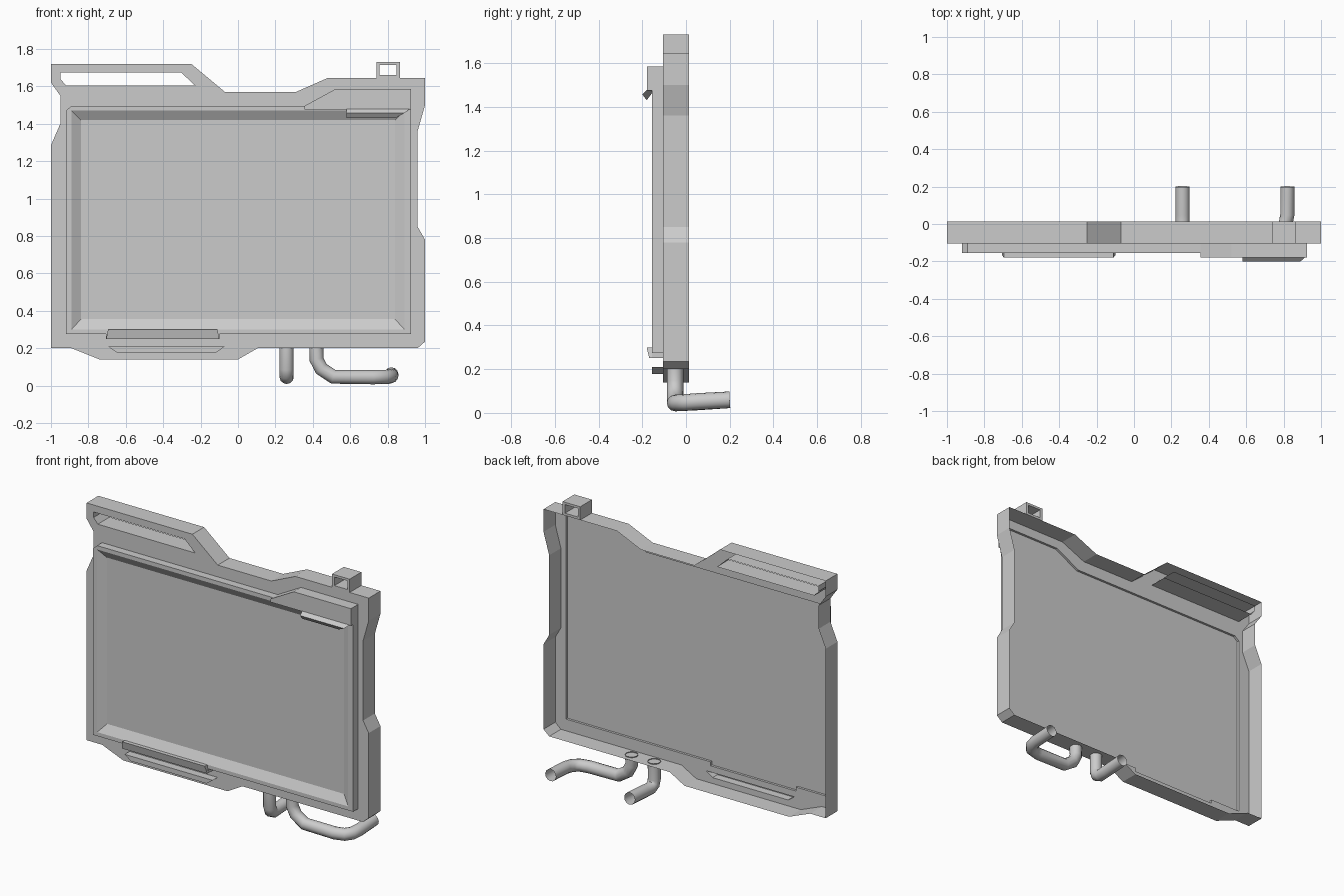
import bpy, bmesh
from mathutils import Vector

if "Cube" in bpy.data.objects:
    bpy.data.objects.remove(bpy.data.objects["Cube"])

FRONT, BACK = -0.105, 0.014      # frame depth
BEZEL, SCREEN, PANEL = -0.155, -0.125, -0.12


def finish(name, bm, recalc=True):
    bmesh.ops.remove_doubles(bm, verts=bm.verts, dist=1e-5)
    if recalc:
        bmesh.ops.recalc_face_normals(bm, faces=bm.faces)
    mesh = bpy.data.meshes.new(name)
    bm.to_mesh(mesh)
    bm.free()
    obj = bpy.data.objects.new(name, mesh)
    bpy.context.collection.objects.link(obj)
    return obj


def at(profile, y):
    """Place an (x, z) profile at depth y."""
    return [Vector((x, y, z)) for x, z in profile]


def rect(x0, z0, x1, z1):
    return [(x0, z0), (x1, z0), (x1, z1), (x0, z1)]


def loft(bm, a, b):
    """Band of quads between two closed loops."""
    va, vb = [bm.verts.new(p) for p in a], [bm.verts.new(p) for p in b]
    for i in range(len(a)):
        j = (i + 1) % len(a)
        bm.faces.new((va[i], va[j], vb[j], vb[i]))


def sheet(bm, loops, normal=(0, -1, 0)):
    """Flat face bounded by an outline and optional holes."""
    edges = []
    for loop in loops:
        vs = [bm.verts.new(p) for p in loop]
        edges += [bm.edges.new((vs[i], vs[(i + 1) % len(vs)])) for i in range(len(vs))]
    bmesh.ops.triangle_fill(bm, edges=edges, use_beauty=True, normal=normal)


def pocket(name, back, front):
    """Raised hollow detail, open at the rear."""
    bm = bmesh.new()
    loft(bm, back, front)
    sheet(bm, [front])
    return finish(name, bm)


outline = [(-1, 1.72), (-.25, 1.72), (-.07, 1.57), (.31, 1.57), (.48, 1.645), (1, 1.645),
           (1, 1.5), (.96, 1.36), (.96, .85), (1, .78), (1, .235), (.96, .2), (.105, .2),
           (0, .14), (-.74, .14), (-.89, .2), (-1, .2), (-1, 1.285), (-.95, 1.4),
           (-.95, 1.55), (-1, 1.62)]
grip_slot = [(-.95, 1.675), (-.305, 1.675), (-.23, 1.605), (-.92, 1.605), (-.95, 1.64)]
bezel = [(-.92, 1.47), (-.89, 1.495), (.355, 1.495), (.52, 1.585), (.925, 1.585),
         (.925, .275), (-.1, .275), (-.1, .25), (-.705, .25), (-.705, .275), (-.92, .275)]
low_slot = [(-.695, .21), (-.07, .21), (-.115, .178), (-.65, .178)]
opening = rect(-.89, .30, .89, 1.47)
display = rect(-.84, .355, .84, 1.42)

# Outer frame: front plate, rim walls and grip slot, open at the back
bm = bmesh.new()
sheet(bm, [at(p, FRONT) for p in (outline, grip_slot, bezel, low_slot)])
for p in (outline, grip_slot):
    loft(bm, at(p, FRONT), at(p, BACK))
finish("frame", bm)

# Bezel: raised rim with sloped inner edge
bm = bmesh.new()
loft(bm, at(bezel, PANEL), at(bezel, BEZEL))
loft(bm, at(bezel, FRONT), at(bezel, PANEL))
sheet(bm, [at(bezel, BEZEL), at(opening, BEZEL)])
loft(bm, at(opening, BEZEL), at(display, SCREEN))
finish("bezel", bm)

# Screen and rear panel
bm = bmesh.new()
sheet(bm, [at(display, SCREEN)])
finish("screen", bm, False)
bm = bmesh.new()
sheet(bm, [at(bezel, PANEL)], (0, 1, 0))
for f in bm.faces:
    f.normal_update()
    if f.normal.y < 0:
        f.normal_flip()
finish("rear_panel", bm, False)

# Raised corner plate over the bezel
corner = [(.355, 1.495), (.52, 1.585), (.925, 1.585), (.925, 1.475), (.355, 1.475)]
pocket("corner_plate", at(corner, BEZEL), at(corner, -.178))

# Tilted lip under the corner plate
left = [(-.17, 1.485), (-.2, 1.457), (-.18, 1.43), (-.15, 1.47)]
right_x = [.925, .89, .84, .90]
bm = bmesh.new()
a = [Vector((.58, y, z)) for y, z in left]
b = [Vector((x, y, z)) for x, (y, z) in zip(right_x, left)]
loft(bm, a, b)
for loop in (a, b):
    bm.faces.new([bm.verts.new(p) for p in loop])
finish("corner_lip", bm)

# Ledges along the bottom edge
ledge = [(-.695, .3), (-.11, .3), (-.1, .25), (-.705, .25)]
front = [Vector((x, -.18 if z > .28 else -.168, z)) for x, z in ledge]
pocket("bezel_ledge", at(ledge, BEZEL), front)
pocket("lower_ledge", at(low_slot, FRONT), at(low_slot, -.155))

# Square loop on the top edge
outer, inner = rect(.74, 1.645, .865, 1.73), rect(.757, 1.66, .848, 1.715)
bm = bmesh.new()
for p in (outer, inner):
    loft(bm, at(p, FRONT), at(p, BACK))
for y in (FRONT, BACK):
    loft(bm, at(outer, y), at(inner, y))
finish("top_loop", bm)


# Bent pipes under the frame
def pipe(name, points):
    cu = bpy.data.curves.new(name, 'CURVE')
    cu.dimensions = '3D'
    cu.bevel_depth, cu.bevel_resolution = .038, 4
    sp = cu.splines.new('POLY')
    sp.points.add(len(points) - 1)
    for p, co in zip(sp.points, points):
        p.co = (*co, 1)
    obj = bpy.data.objects.new(name, cu)
    bpy.context.collection.objects.link(obj)
    bpy.ops.object.select_all(action='DESELECT')
    obj.select_set(True)
    bpy.context.view_layer.objects.active = obj
    bpy.ops.object.convert(target='MESH')
    bpy.ops.object.shade_smooth_by_angle(angle=1.0)


pipe("short_pipe", [(.26, -.05, .205), (.26, -.05, .09), (.26, -.04, .06),
                    (.26, -.01, .046), (.26, .05, .05), (.26, .2, .06)])
pipe("long_pipe", [(.42, -.05, .205), (.42, -.05, .14), (.445, -.05, .09), (.51, -.05, .047),
                   (.72, -.05, .045), (.78, -.035, .046), (.81, 0, .048),
                   (.82, .05, .052), (.82, .2, .06)])
